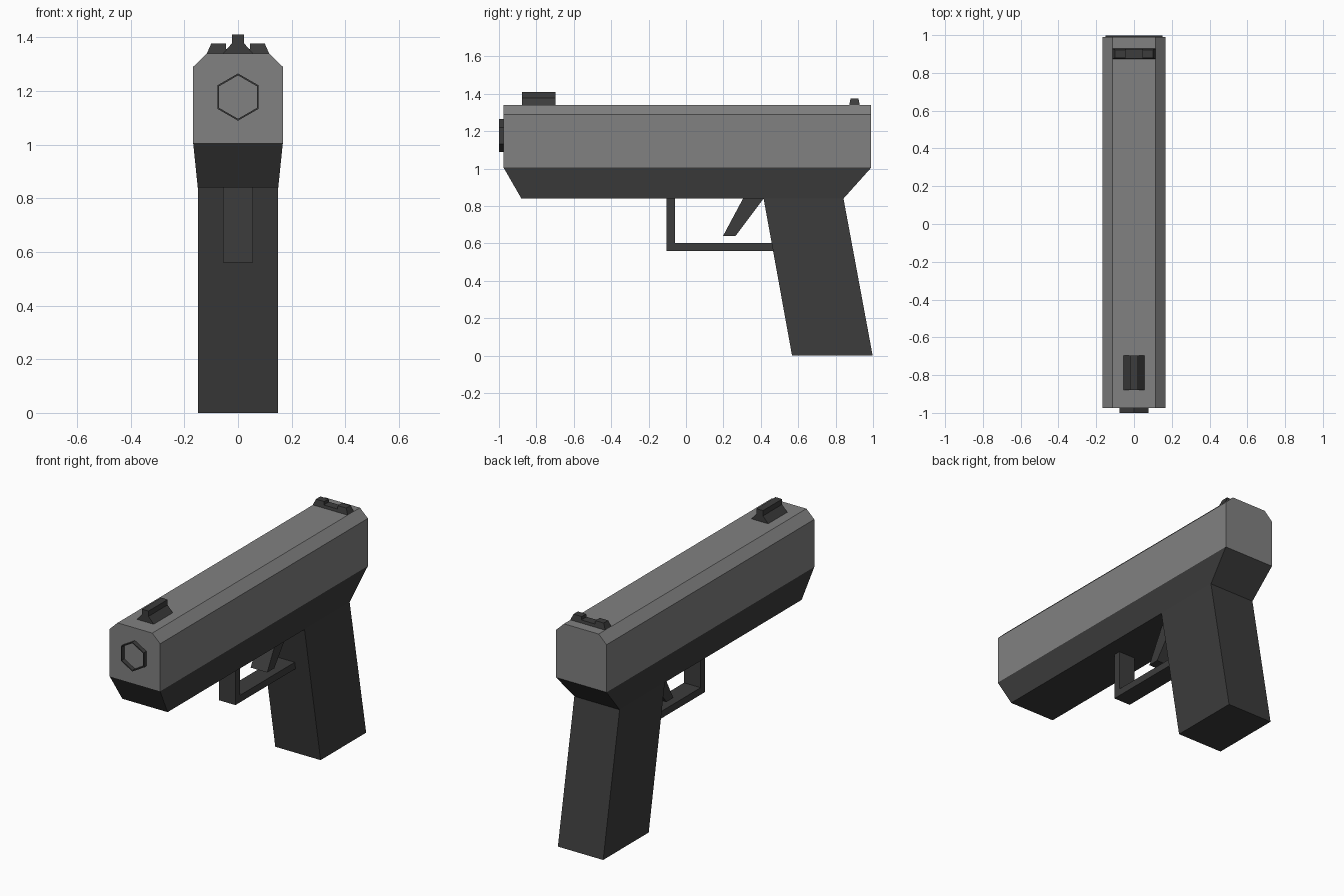
import bpy, bmesh, math
from mathutils import Vector

if "Cube" in bpy.data.objects:
    bpy.data.objects.remove(bpy.data.objects["Cube"])


def material(name, value):
    m = bpy.data.materials.new(name)
    m.diffuse_color = (value, value, value, 1)
    m.use_nodes = True
    m.node_tree.nodes["Principled BSDF"].inputs["Base Color"].default_value = m.diffuse_color
    return m


STEEL = material("light_grey", 0.22)
POLYMER = material("dark_grey", 0.045)


def finish(name, bm, mat):
    bmesh.ops.recalc_face_normals(bm, faces=bm.faces[:])
    me = bpy.data.meshes.new(name)
    bm.to_mesh(me)
    bm.free()
    me.materials.append(mat)
    ob = bpy.data.objects.new(name, me)
    bpy.context.collection.objects.link(ob)
    return ob


def prism(points, start, depth):
    """Extrude a closed 3D outline by a depth vector."""
    bm = bmesh.new()
    face = bm.faces.new([bm.verts.new(p) for p in points])
    ext = bmesh.ops.extrude_face_region(bm, geom=[face], use_keep_orig=True)
    moved = [g for g in ext["geom"] if isinstance(g, bmesh.types.BMVert)]
    bmesh.ops.translate(bm, verts=moved, vec=depth)
    bmesh.ops.translate(bm, verts=bm.verts[:], vec=start)
    return bm


def side_prism(profile, half_width):
    """Profile in (y, z), extruded symmetrically across x."""
    return prism([(0, y, z) for y, z in profile],
                 Vector((-half_width, 0, 0)), Vector((2 * half_width, 0, 0)))


def front_prism(half, y0, y1):
    """Right half of a profile in (x, z), mirrored and extruded along y."""
    pts = half + [(-x, z) for x, z in reversed(half)]
    return prism([(x, 0, z) for x, z in pts],
                 Vector((0, y0, 0)), Vector((0, y1 - y0, 0)))


# Slide with chamfered top edges
finish("slide", front_prism([(0.167, 1.005), (0.167, 1.29), (0.115, 1.34)],
                            -0.975, 0.99), STEEL)

# Frame and raked grip in one piece, flared out to meet the slide
bm = side_prism([(-0.975, 1.005), (-0.88, 0.84), (0.415, 0.84), (0.567, 0),
                 (0.998, 0), (0.842, 0.84), (0.99, 1.005)], 0.15)
for side in (-1, 1):
    row = [v for v in bm.verts if v.co.x * side > 0
           and abs(v.co.z - 0.84) < 0.01 and v.co.y > 0]
    bmesh.ops.connect_verts(bm, verts=row)
for v in bm.verts:
    if v.co.z > 1:
        v.co.x = math.copysign(0.167, v.co.x)
finish("frame_and_grip", bm, POLYMER)

# Trigger guard and trigger
finish("trigger_guard", side_prism([(-0.103, 0.84), (-0.103, 0.56), (0.48, 0.56),
                                    (0.48, 0.602), (-0.06, 0.602), (-0.06, 0.84)],
                                   0.055), POLYMER)
finish("trigger", side_prism([(0.305, 0.84), (0.198, 0.64), (0.265, 0.64),
                              (0.415, 0.84)], 0.055), POLYMER)

# Hexagonal muzzle ring standing proud of the slide
bm = bmesh.new()
rings = []
for radius, y in ((0.088, -0.975), (0.088, -1.0), (0.081, -1.0), (0.081, -0.975)):
    rings.append([bm.verts.new((radius * math.sin(i * math.pi / 3), y,
                                1.177 + radius * math.cos(i * math.pi / 3)))
                  for i in range(6)])
for k in range(4):
    a, b = rings[k], rings[(k + 1) % 4]
    for i in range(6):
        j = (i + 1) % 6
        bm.faces.new((a[i], a[j], b[j], b[i]))
finish("muzzle_ring", bm, POLYMER)

# Front sight: post on a flared base
finish("front_sight", front_prism([(0.056, 1.34), (0.022, 1.378), (0.022, 1.41)],
                                  -0.878, -0.697), POLYMER)

# Rear sight: notched block, narrowing towards the top
bm = front_prism([(0.116, 1.34), (0.1, 1.376), (0.045, 1.376), (0.045, 1.357)],
                 0.873, 0.929)
for v in bm.verts:
    v.co.y = 0.901 + (v.co.y - 0.901) * (1 - 0.25 * (v.co.z - 1.34) / 0.036)
finish("rear_sight", bm, POLYMER)
